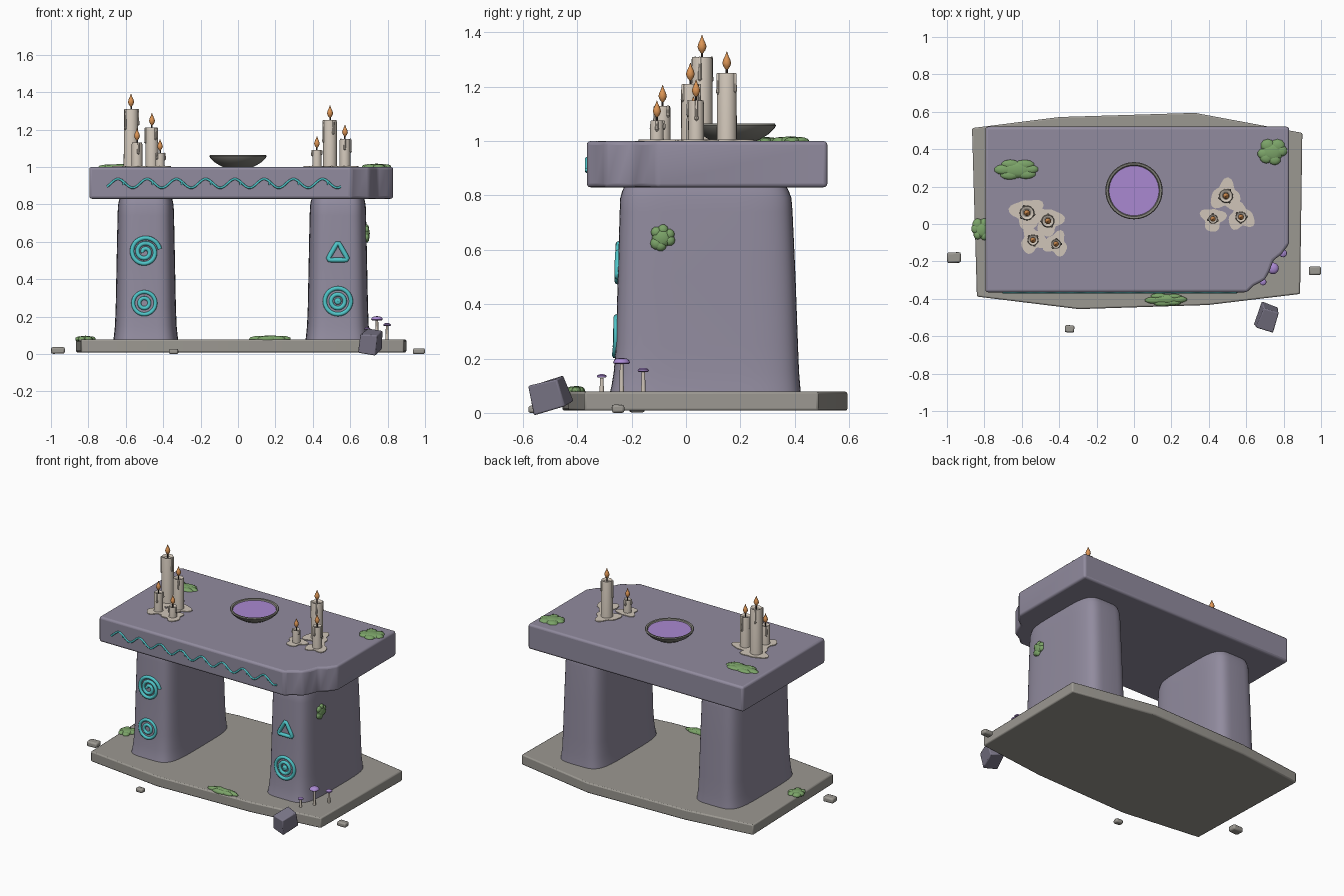
import bpy, bmesh, math, random
from mathutils import Vector, Matrix, Euler

if "Cube" in bpy.data.objects:
    bpy.data.objects.remove(bpy.data.objects["Cube"])
random.seed(4)
TAU = math.tau

def mat(name, r, g, b):
    m = bpy.data.materials.new(name)
    m.diffuse_color = (r, g, b, 1)
    m.use_nodes = True
    m.node_tree.nodes["Principled BSDF"].inputs["Base Color"].default_value = m.diffuse_color
    return m

STONE = mat("violet_stone", .285, .26, .345)
BASE = mat("grey_stone", .33, .315, .285)
RUNE = mat("teal_rune", .08, .56, .58)
WAX = mat("wax", .63, .56, .48)
FLAME = mat("flame_orange", .72, .30, .09)
MOSS = mat("moss_green", .20, .37, .14)
PURPLE = mat("purple", .40, .25, .64)
BOWL = mat("bowl_stone", .22, .215, .19)
WICK = mat("dark_wick", .05, .035, .03)
ROCK = mat("dark_violet_stone", .20, .185, .25)

def finish(name, bm, m, smooth=True, bevel=0, seg=2):
    bmesh.ops.recalc_face_normals(bm, faces=bm.faces)
    me = bpy.data.meshes.new(name)
    bm.to_mesh(me)
    bm.free()
    ob = bpy.data.objects.new(name, me)
    bpy.context.collection.objects.link(ob)
    me.materials.append(m)
    if bevel:
        b = ob.modifiers.new("bevel", 'BEVEL')
        b.width, b.segments, b.limit_method = bevel, seg, 'ANGLE'
    if smooth:
        bpy.ops.object.select_all(action='DESELECT')
        ob.select_set(True)
        bpy.context.view_layer.objects.active = ob
        bpy.ops.object.shade_smooth_by_angle(angle=math.radians(40))
    return ob

def loft(name, rings, m, **kw):
    """Skin closed rings of points, cap both ends."""
    bm = bmesh.new()
    vs = [[bm.verts.new(p) for p in r] for r in rings]
    n = len(vs[0])
    for a, b in zip(vs, vs[1:]):
        for i in range(n):
            bm.faces.new((a[i], a[(i + 1) % n], b[(i + 1) % n], b[i]))
    bm.faces.new(vs[0][::-1])
    bm.faces.new(vs[-1])
    return finish(name, bm, m, **kw)

def prism(name, pts, z0, z1, m, **kw):
    return loft(name, [[(x, y, z) for x, y in pts] for z in (z0, z1)], m, **kw)

def lathe(name, x, y, z, prof, m, n=20):
    return loft(name, [[(x + r * math.cos(TAU * i / n), y + r * math.sin(TAU * i / n), z + h)
                        for i in range(n)] for r, h in prof], m)

def tube(name, paths, r, m):
    """paths: list of (points, closed)"""
    cu = bpy.data.curves.new(name, 'CURVE')
    cu.dimensions = '3D'
    cu.bevel_depth, cu.bevel_resolution, cu.use_fill_caps = r, 2, True
    for pts, closed in paths:
        s = cu.splines.new('POLY')
        s.points.add(len(pts) - 1)
        for p, q in zip(s.points, pts):
            p.co = (*q, 1)
        s.use_cyclic_u = closed
    cu.materials.append(m)
    ob = bpy.data.objects.new(name, cu)
    bpy.context.collection.objects.link(ob)
    bpy.ops.object.select_all(action='DESELECT')
    ob.select_set(True)
    bpy.context.view_layer.objects.active = ob
    bpy.ops.object.convert(target='MESH')

# Base plate
prism("base_plate", [(-.866, .513), (-.396, .572), (.326, .594), (.9, .487), (.888, -.374),
      (.396, -.433), (-.294, -.455), (-.84, -.388)], .008, .078, BASE, bevel=.008)

# Table slab with broken front right corner
prism("table_slab", [(-.795, -.365), (.604, -.365), (.64, -.33), (.70, -.298), (.725, -.25), (.745, -.195),
      (.79, -.16), (.83, -.105), (.83, .52), (-.795, .52)], .83, 1.0, STONE, bevel=.014, seg=3)

# Pillars: tapered superellipse columns
# rows: z, half width x, half depth y, centre y
SECT = [(.07, .174, .352, .071), (.1, .17, .347, .073), (.15, .165, .341, .075), (.25, .161, .335, .077),
        (.5, .156, .327, .076), (.74, .151, .318, .074), (.79, .149, .315, .073), (.815, .145, .307, .072),
        (.84, .138, .295, .071)]
EXP = 4.5

def section(z):
    for p, q in zip(SECT, SECT[1:]):
        if z <= q[0]:
            t = (z - p[0]) / (q[0] - p[0])
            return [a + (b - a) * t for a, b in zip(p, q)][1:]

def sgnpow(v, e):
    return math.copysign(abs(v) ** e, v)

PX = (-.493, .534)
for side, px in zip(("left", "right"), PX):
    loft(side + "_pillar", [[(px + a * sgnpow(math.cos(TAU * i / 64), 2 / EXP),
         cy + b * sgnpow(math.sin(TAU * i / 64), 2 / EXP), z) for i in range(64)]
         for z, a, b, cy in SECT], STONE)

# Glowing runes, laid on the pillar fronts
def on_pillar(px, x, z):
    a, b, cy = section(z)
    return (x, cy - b * (1 - min(.99, abs((x - px) / a)) ** EXP) ** (1 / EXP), z)

def ring(px, x, z, r, n=28):
    return [on_pillar(px, x + r * math.cos(TAU * i / n), z + r * math.sin(TAU * i / n)) for i in range(n)], True

L, R = PX
spiral = []
for i in range(81):
    t = i / 80
    a = -.2 + t * TAU * 2.5 + math.pi
    r = .01 + .072 * t
    spiral.append(on_pillar(L, L - .005 + r * math.cos(a), .545 - r * math.sin(a)))
tube("spiral_rune", [(spiral, False)], .0115, RUNE)
tube("left_circle_rune", [ring(L, L - .008, .272, .06), ring(L, L - .008, .272, .027)], .0105, RUNE)
tube("right_circle_rune", [ring(R, R, .282, .07), ring(R, R, .282, .037), ring(R, R, .282, .008, 10)], .0115, RUNE)
tri = []
for k in range(3):
    p, q = [Vector((R + .065 * math.sin(TAU * j / 3), .535 + .065 * math.cos(TAU * j / 3))) for j in (k, k + 1)]
    for t in (.1, .3, .5, .7, .9):
        c = p.lerp(q, t)
        tri.append(on_pillar(R, c.x, c.y))
tube("triangle_rune", [(tri, True)], .013, RUNE)

# Wavy vine carving along the slab front
wave = [(-.70 + 1.25 * i / 96, -.366, .912 + .024 * math.sin(TAU * i / 12 - .8)) for i in range(97)]
vine = [(wave, False)]
for k in range(8):
    x, _, z = wave[12 * k + 5]
    vine.append(([(x, -.366, z), (x + .02, -.366, z - .012), (x + .024, -.366, z - .03)], False))
tube("vine_rune", vine, .006, RUNE)

# Offering bowl and liquid
lathe("offering_bowl", 0, .178, 1.0, [(.075, -.002), (.09, .004), (.125, .025), (.148, .048), (.153, .058),
      (.149, .064), (.138, .062), (.132, .052), (.12, .045)], BOWL, 40)
lathe("bowl_liquid", 0, .178, 1.0, [(.132, .046), (.134, .054)], PURPLE, 40)

# Candles: x, y, top height, radius
CANDLES = [(-.572, .059, 1.31, .039), (-.46, .016, 1.21, .034), (-.54, -.086, 1.13, .029), (-.417, -.107, 1.075, .025),
           (.492, .15, 1.25, .037), (.572, .037, 1.15, .029), (.422, .027, 1.09, .025)]
for k, (x, y, top, r) in enumerate(CANDLES):
    h = top - 1
    lathe(f"candle_{k}", x, y, 1.0, [(r * 1.05, -.002), (r, .01), (r * .98, h - .008), (r * .9, h),
          (r * .7, h - .002), (r * .5, h - .01)], WAX)
    lathe(f"wick_{k}", x, y, top, [(.004, -.012), (.004, .022)], WICK, 8)
    s = .75 + r * 6.5
    lathe(f"flame_{k}", x, y, top + .012, [(.003 * s, 0), (.012 * s, .012 * s), (.0165 * s, .025 * s), (.013 * s, .038 * s),
          (.006 * s, .053 * s), (.001, .068 * s)], FLAME, 12)
    # wax drips down the side
    for d in range(3):
        a = k * 1.3 + d * TAU / 3 + random.uniform(-.4, .4)
        length = h * random.uniform(.25, .5)
        lathe(f"drip_{k}_{d}", x + r * math.cos(a), y + r * math.sin(a), top - length,
              [(.002, -.004), (.0075, .003), (.006, .015), (.005, length - .003), (.002, length + .001)], WAX, 8)
    # melted puddle
    pts = []
    ph = random.uniform(0, TAU)
    for i in range(30):
        a = TAU * i / 30
        q = (r * 1.3 + .028) * (1 + .22 * math.sin(3 * a + ph) + .1 * math.sin(5 * a + 2 * ph))
        pts.append((x + q * math.cos(a), y + q * math.sin(a)))
    prism(f"wax_puddle_{k}", pts, .998, 1.005, WAX)

# Moss: lumpy flattened clumps
def moss(name, loc, size, rot=(0, 0, 0)):
    bm = bmesh.new()
    lumps = [(0, 0, .72)] + [(.55 * math.cos(a), .55 * math.sin(a), random.uniform(.38, .5))
                             for a in [TAU * i / 6 + random.uniform(-.3, .3) for i in range(6)]]
    xf = Matrix.Translation(loc) @ Euler(rot).to_matrix().to_4x4() @ Matrix.Diagonal((*size, 1))
    for x, y, r in lumps:
        bmesh.ops.create_icosphere(bm, subdivisions=2, radius=1, matrix=xf @ Matrix.Translation((x, y, 0))
                                   @ Matrix.Diagonal((r, r, .6 + r * .55, 1)))
    finish(name, bm, MOSS)

moss("moss_slab_left", (-.626, .29, 1.0), (.122, .062, .016))
moss("moss_slab_right", (.74, .385, 1.0), (.085, .075, .018))
moss("moss_base_front", (.17, -.403, .08), (.11, .038, .02))
moss("moss_base_left", (-.815, -.03, .08), (.058, .066, .018))
moss("moss_pillar", (.687, -.088, .645), (.052, .052, .018), (0, math.pi / 2, 0))

# Mushrooms: x, y, top, cap radius
for k, (x, y, top, r) in enumerate([(.743, -.237, .202, .031), (.797, -.157, .166, .021), (.69, -.31, .143, .018)]):
    lathe(f"mushroom_stem_{k}", x, y, .07, [(.009, 0), (.0065, top - .085)], WAX, 10)
    lathe(f"mushroom_cap_{k}", x, y, top, [(r * .8, -.022 * r / .03), (r, -.017 * r / .03), (r * .92, -.009 * r / .03),
          (r * .6, -.002), (r * .15, 0)], PURPLE, 16)

# Fallen slab chunk and pebbles
def stone(name, loc, size, rot, m, bevel, jitter):
    bm = bmesh.new()
    bmesh.ops.create_cube(bm, size=1)
    for v in bm.verts:
        v.co += Vector([random.uniform(-jitter, jitter) for _ in range(3)])
    bmesh.ops.transform(bm, verts=bm.verts, matrix=Matrix.Translation(loc) @ Euler(rot).to_matrix().to_4x4()
                        @ Matrix.Diagonal((*size, 1)))
    finish(name, bm, m, bevel=bevel)

stone("fallen_chunk", (.713, -.502, .068), (.095, .125, .105), (.3, .15, -.25), ROCK, .006, .07)
stone("pebble_left", (-.963, -.18, .019), (.074, .056, .035), (0, 0, .03), BASE, .01, .02)
stone("pebble_front", (-.345, -.56, .013), (.05, .038, .026), (0, 0, -.05), BASE, .008, .02)
stone("pebble_right", (.967, -.25, .015), (.064, .046, .03), (0, 0, .03), BASE, .009, .02)
